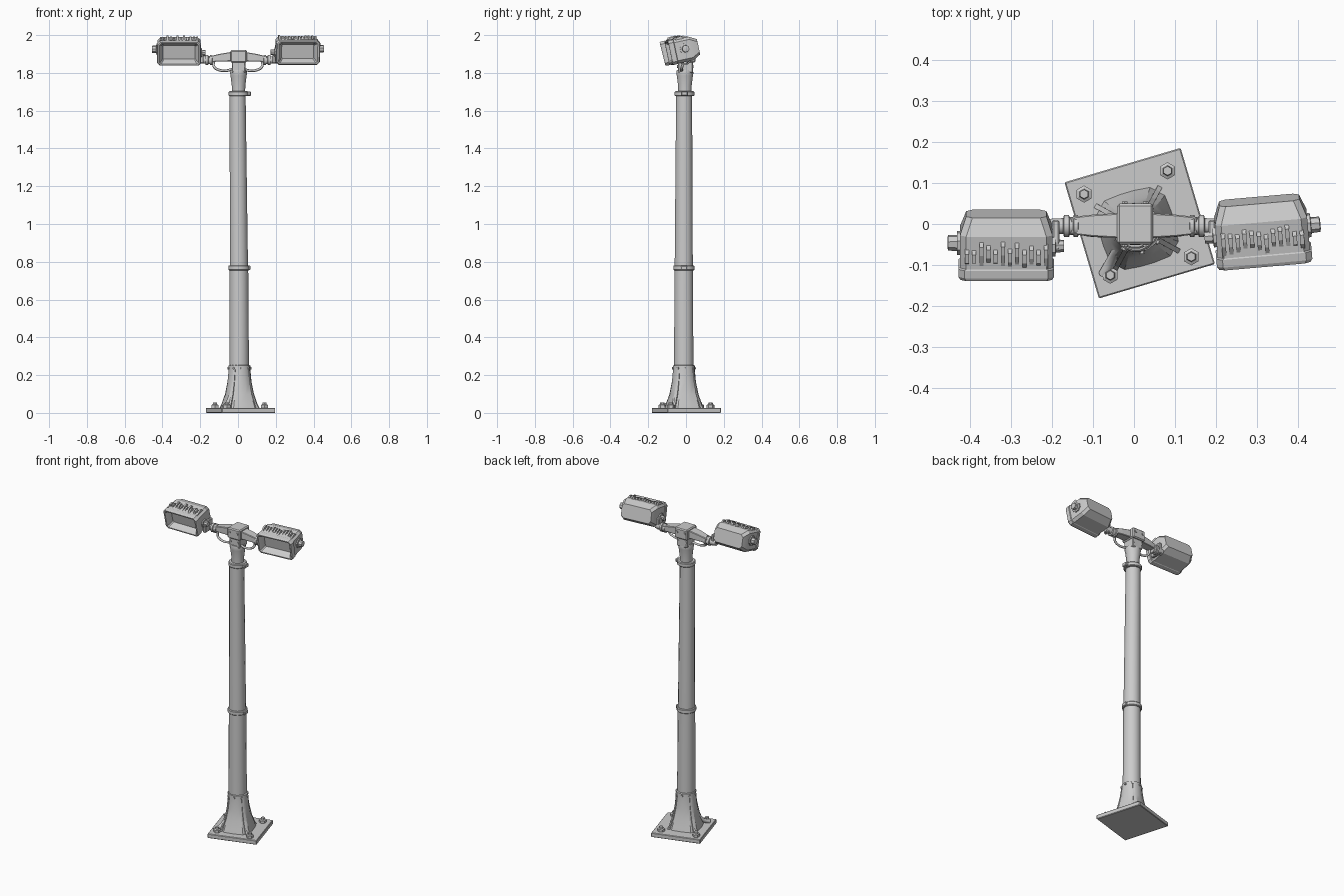
import bpy, bmesh, math, random
from math import sin, cos, pi, radians
from mathutils import Vector, Matrix

if "Cube" in bpy.data.objects:
    bpy.data.objects.remove(bpy.data.objects["Cube"])

random.seed(4)
TURN = radians(16.5)          # base is twisted relative to the lamps


def loft(name, loops, smooth=35, matrix=None, bevel=0):
    """Skin a list of equal-length point loops and cap both ends."""
    bm = bmesh.new()
    rings = [[bm.verts.new(p) for p in loop] for loop in loops]
    n = len(rings[0])
    for a, b in zip(rings, rings[1:]):
        for i in range(n):
            j = (i + 1) % n
            bm.faces.new((a[i], a[j], b[j], b[i]))
    bm.faces.new(rings[0][::-1])
    bm.faces.new(rings[-1])
    bmesh.ops.recalc_face_normals(bm, faces=bm.faces)
    if bevel:
        bmesh.ops.bevel(bm, geom=bm.edges[:], offset=bevel, segments=1, affect='EDGES')
    me = bpy.data.meshes.new(name)
    bm.to_mesh(me)
    bm.free()
    ob = bpy.data.objects.new(name, me)
    bpy.context.collection.objects.link(ob)
    if matrix:
        ob.matrix_world = matrix
    if smooth:
        bpy.context.view_layer.objects.active = ob
        bpy.ops.object.select_all(action='DESELECT')
        ob.select_set(True)
        bpy.ops.object.shade_smooth_by_angle(angle=radians(smooth))
    return ob


def circle(x, y, z, r, n=16, p=2.0, turn=0.0):
    """Horizontal ring; p > 2 squares it off."""
    out = []
    for i in range(n):
        a = 2 * pi * (i + .5) / n
        c, s = cos(a), sin(a)
        k = r / (abs(c) ** p + abs(s) ** p) ** (1 / p)
        out.append(Vector((x, y, z)) + Matrix.Rotation(turn, 3, 'Z') @ Vector((c * k, s * k, 0)))
    return out


def tube(name, profile, n=16, smooth=35, matrix=None):
    return loft(name, [circle(*q, n=n) for q in profile], smooth, matrix)


def x_tube(name, start, profile, n=12, side=1, matrix=None):
    """Turned part along x: profile is (distance, radius)."""
    m = Matrix.Translation(start) @ Matrix.Rotation(side * pi / 2, 4, 'Y')
    return tube(name, [(0, 0, d, r) for d, r in profile], n, 35, (matrix or Matrix()) @ m)


def box(name, x0, x1, y0, y1, z0, z1, bevel=0.004, matrix=None):
    return loft(name, [[(x0, y0, z), (x1, y0, z), (x1, y1, z), (x0, y1, z)]
                       for z in (z0, z1)], 0, matrix, bevel)


def cable(name, pts, r):
    cu = bpy.data.curves.new(name, 'CURVE')
    cu.dimensions = '3D'
    cu.bevel_depth, cu.bevel_resolution, cu.resolution_u = r, 1, 5
    cu.use_fill_caps = True
    sp = cu.splines.new('BEZIER')
    sp.bezier_points.add(len(pts) - 1)
    for b, p in zip(sp.bezier_points, pts):
        b.co = p
        b.handle_left_type = b.handle_right_type = 'AUTO'
    bpy.context.collection.objects.link(bpy.data.objects.new(name, cu))


# Base plate with bolts
base = Matrix.Translation((0.014, 0.002, 0)) @ Matrix.Rotation(TURN, 4, 'Z')
box("base_plate", -.148, .148, -.148, .148, 0, .027, .003, base)
for i, (x, y) in enumerate([(.082, .13), (-.122, .073), (.14, -.08), (-.058, -.125)]):
    tube(f"base_bolt_{i}", [(x, y, .024, .021), (x, y, .042, .021),
                            (x, y, .046, .013), (x, y, .056, .011)], 6, 0)

# Flared foot, squarish at the bottom and round at the top
foot = [(.025, .092, 4), (.05, .086, 3.6), (.10, .072, 3), (.16, .063, 2.5),
        (.225, .058, 2.1), (.25, .058, 2), (.254, .05, 2)]
loft("foot", [circle(.008, -.011, z, r, 16, p, TURN) for z, r, p in foot], 30)
for i in range(4):
    a = TURN + pi / 4 + i * pi / 2
    m = Matrix.Translation((.008, -.011, 0)) @ Matrix.Rotation(a, 4, 'Z')
    # corner ribs
    rib = [(.025, .118), (.045, .106), (.10, .084), (.17, .068), (.23, .06)]
    loft(f"foot_rib_{i}", [[(.02, -.008, z), (d, -.006, z), (d, .006, z), (.02, .008, z)]
                           for z, d in rib], 0, m)
for i in range(8):
    a = i * pi / 4 + .2
    x_tube(f"foot_screw_{i}", (.055, 0, .236), [(0, .007), (.008, .007)], 6, 1,
           Matrix.Translation((.008, -.011, 0)) @ Matrix.Rotation(a, 4, 'Z'))
cable("foot_conduit", [(-.075, -.125, .03), (-.055, -.09, .05), (-.035, -.055, .10)], .013)

# Pole, tapering in two stages
tube("lower_pole", [(.007, -.012, .24, .052), (.005, -.012, .77, .050)])
tube("upper_pole", [(.005, -.012, .76, .049), (-.002, -.010, 1.69, .043)])
for name, x, y, z, r, tab in (("middle_clamp", .005, -.011, .768, .057, .067),
                              ("upper_clamp", .003, -.008, 1.69, .053, .068)):
    tube(name, [(x, y, z - .013, r - .004), (x, y, z - .009, r),
                (x, y, z + .009, r), (x, y, z + .013, r - .004)])
    box(name + "_tab", .03, tab, y - .018, y + .018, z - .012, z + .012)

# Neck and head bracket
tube("neck", [(.003, -.006, 1.695, .036), (.003, -.006, 1.73, .037), (.003, -.006, 1.785, .044),
              (.003, -.006, 1.80, .047), (.003, -.006, 1.815, .044)], 12)
box("head_mount", -.033, .04, -.042, .038, 1.80, 1.87, .005)
box("head_block", -.041, .047, -.05, .05, 1.855, 1.92, .006)
for sx in (-.023, .029):
    for z in (1.835, 1.895):
        m = Matrix.Translation((sx, -.04, z)) @ Matrix.Rotation(pi / 2, 4, 'X')
        tube("head_bolt", [(0, 0, -.08 if z < 1.85 else -.095, .008),
                           (0, 0, .008 if z < 1.85 else .015, .008)], 6, 0, m)


def octagon(y, w, h, c):
    q = [(w - c, h), (w, h - c), (w, c - h), (w - c, -h)]
    return [(x, y, z) for x, z in q] + [(-x, y, z) for x, z in q[::-1]]


def lamp(tag, side, center, tilt, yaw):
    m = (Matrix.Translation(center) @ Matrix.Rotation(radians(yaw), 4, 'Z')
         @ Matrix.Rotation(radians(tilt), 4, 'X'))
    # housing with recessed front window
    loft(tag + "_lamp_housing", [octagon(*s) for s in (
        (-.045, .085, .038, .005), (-.076, .098, .052, .006), (-.082, .103, .056, .008),
        (-.082, .112, .063, .014), (-.074, .117, .066, .015), (-.055, .117, .066, .015),
        (-.052, .113, .064, .015), (.03, .113, .064, .015), (.072, .098, .042, .015))], 20, m)
    # cooling fins on the roof
    for i in range(12):
        x = -.096 + i * .0175
        y0, y1 = -.035 - random.random() * .02, random.uniform(-.015, .012)
        h = .073 + random.random() * .006
        prof = [(y0, .06), (y1 - .022, h - .002), (y1, h), (y1 + .012, .06)]
        loft(f"{tag}_fin_{i}", [[(x + d, y, z) for y, z in prof] for d in (-.005, .005)], 0, m)
    # pivot knobs on both ends
    x_tube(tag + "_outer_knob", (side * .108, 0, .005),
           [(0, .03), (.012, .03), (.013, .02), (.034, .019), (.036, .012)], 8, side, m)
    x_tube(tag + "_inner_knob", (-side * .108, -.012, -.012),
           [(0, .026), (.012, .026), (.013, .016), (.033, .015)], 8, -side, m)
    # arm from head block to coupling
    loft(tag + "_arm", [[(side * x, -.004 + sy * w, zc + sz * h)
                         for sy, sz in ((-1, -1), (1, -1), (1, 1), (-1, 1))]
                        for x, w, zc, h in ((.03, .031, 1.887, .025),
                                            (.10, .027, 1.88, .02), (.155, .021, 1.872, .015))],
         0, None, .003)
    # ribbed swivel coupling
    x_tube(tag + "_coupling", (side * .135, -.005, 1.868),
           [(0, .022), (.002, .028), (.012, .028), (.014, .023), (.022, .023), (.024, .028),
            (.036, .028), (.038, .02), (.075, .018)], 12, side)
    box(tag + "_yoke", *sorted((side * .182, side * .2)), min(center[1], -.005) - .02,
        max(center[1], -.005) + .015, 1.85, 1.92, .004)
    # hanging cable
    cable(tag + "_cable", [(side * x, y, z) for x, y, z in (
        (.125, -.012, 1.868), (.128, -.02, 1.835), (.105, -.025, 1.817), (.06, -.025, 1.812),
        (.03, -.02, 1.82))], .007)


lamp("left", -1, (-.312, -.045, 1.92), 14, 0)
lamp("right", 1, (.312, -.012, 1.923), 12, 5)
